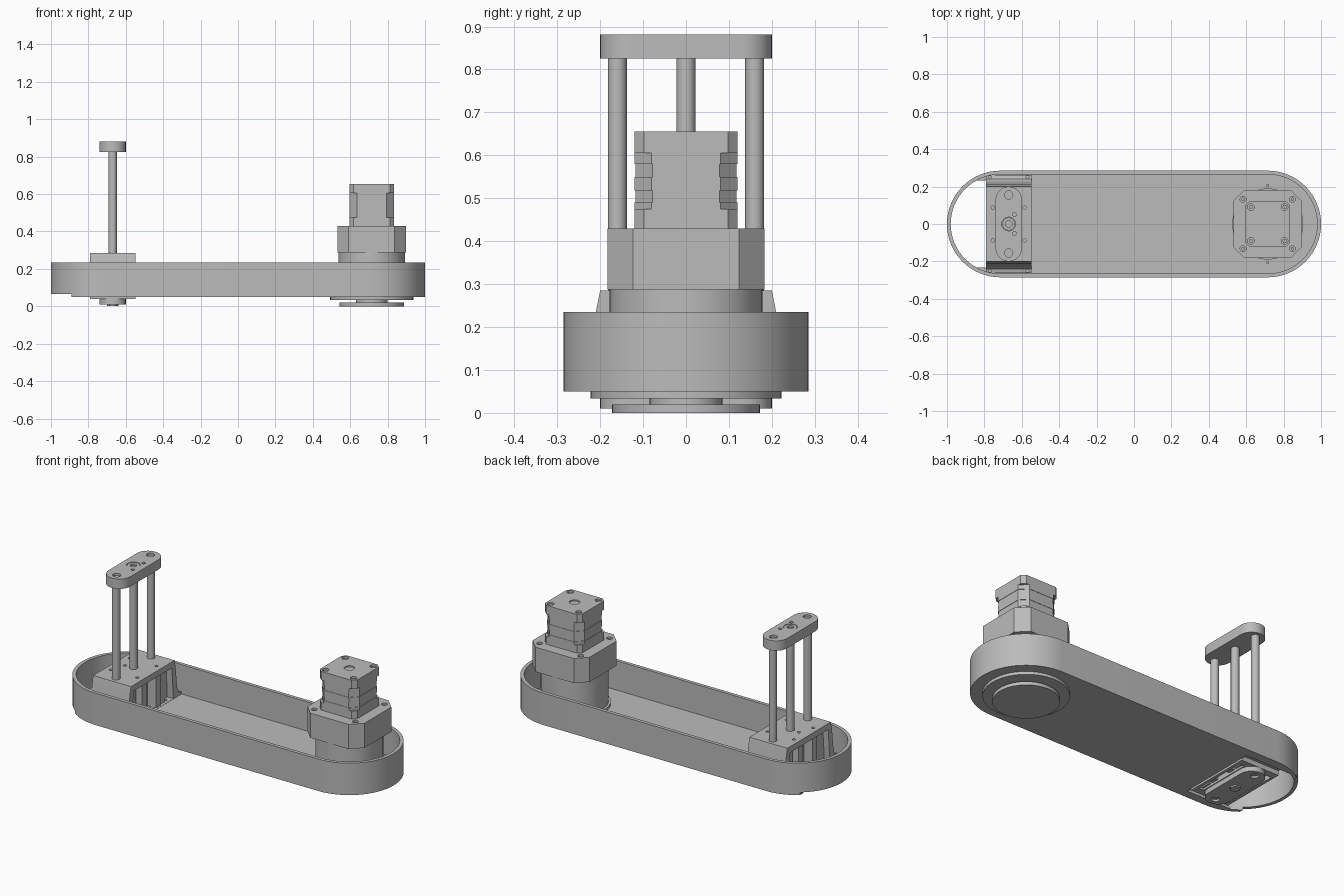
import bpy, bmesh, math

cube = bpy.data.objects.get("Cube")
if cube:
    bpy.data.objects.remove(cube, do_unlink=True)

grey = bpy.data.materials.new("machined grey")
grey.use_nodes = True
COLOUR = (0.5, 0.5, 0.5, 1)
grey.diffuse_color = COLOUR
grey.node_tree.nodes["Principled BSDF"].inputs["Base Color"].default_value = COLOUR

MX = 0.715    # motor axis
RX = -0.67    # guide rod axis


# ---- outlines ----
def circle(cx, cy, r, n=32):
    return [(cx + r * math.cos(math.tau * i / n), cy + r * math.sin(math.tau * i / n)) for i in range(n)]


def rect(x0, x1, y0, y1):
    return [(x0, y0), (x1, y0), (x1, y1), (x0, y1)]


def chamfered(cx, cy, h, c):
    k = h - c
    return [(cx + x, cy + y) for x, y in
            [(h, -k), (h, k), (k, h), (-k, h), (-h, k), (-h, -k), (-k, -h), (k, -h)]]


def stadium(cx, cy, half, r, along_x=True, n=32):
    pts = []
    for side in (0, 1):
        for i in range(n + 1):
            a = math.pi * (i / n + side - 0.5)
            u, v = r * math.cos(a) + (half - r) * (1 - 2 * side), r * math.sin(a)
            pts.append((cx + u, cy + v) if along_x else (cx - v, cy + u))
    return pts


# ---- solids ----
def prism(name, outline, lo, hi, axis="z"):
    bm = bmesh.new()
    place = (lambda a, b, t: (a, b, t)) if axis == "z" else (lambda a, b, t: (t, a, b))
    low = [bm.verts.new(place(a, b, lo)) for a, b in outline]
    high = [bm.verts.new(place(a, b, hi)) for a, b in outline]
    bm.faces.new(low[::-1])
    bm.faces.new(high)
    n = len(outline)
    for i in range(n):
        j = (i + 1) % n
        bm.faces.new((low[i], low[j], high[j], high[i]))
    bmesh.ops.recalc_face_normals(bm, faces=bm.faces)
    mesh = bpy.data.meshes.new(name)
    bm.to_mesh(mesh)
    bm.free()
    mesh.materials.append(grey)
    obj = bpy.data.objects.new(name, mesh)
    bpy.context.collection.objects.link(obj)
    return obj


def activate(obj):
    bpy.ops.object.select_all(action="DESELECT")
    obj.select_set(True)
    bpy.context.view_layer.objects.active = obj


def cut(obj, *cutters):
    for c in cutters:
        mod = obj.modifiers.new("cut", "BOOLEAN")
        mod.operation, mod.solver, mod.object = "DIFFERENCE", "EXACT", c
        activate(obj)
        bpy.ops.object.modifier_apply(modifier=mod.name)
        bpy.data.objects.remove(c, do_unlink=True)


def holes(obj, spots, r, lo, hi):
    cut(obj, *[prism("cutter", circle(x, y, r, 16), lo, hi) for x, y in spots])


def corners(cx, dx, dy):
    return [(cx + i * dx, j * dy) for i in (-1, 1) for j in (-1, 1)]


# ---- tray with an open end ----
tray = prism("tray", stadium(0, 0, 1, 0.285), 0.05, 0.235)
arc = [p for p in stadium(0, 0, 0.98, 0.265) if p[0] < -0.6 and abs(p[1]) < 0.235]
cut(tray,
    prism("cutter", stadium(0, 0, 0.98, 0.265), 0.065, 0.4),
    prism("cutter", arc + [(-0.55, -0.235), (-0.55, 0.235)], -0.1, 0.2),
    prism("cutter", rect(-1.1, -0.89, -0.4, 0.4), -0.1, 0.0655))

# ---- drive: output disc, flange, housing, gearbox ----
prism("output_disc", circle(MX, 0, 0.172, 64), 0, 0.02)
prism("output_hub", circle(MX, 0, 0.085), 0.015, 0.04)
prism("bottom_flange", circle(MX, 0, 0.222, 64), 0.033, 0.052)
prism("drive_housing", circle(MX, 0, 0.178, 64), 0.06, 0.29)
prism("housing_foot", circle(MX, 0, 0.19, 64), 0.06, 0.08)
for s in (-1, 1):
    prism("floor_screw", circle(MX, s * 0.205, 0.008, 12), 0.06, 0.075)

gearbox = prism("gearbox", chamfered(MX, 0, 0.183, 0.06), 0.287, 0.43)
holes(gearbox, corners(MX, 0.132, 0.132), 0.016, 0.41, 0.5)
for x, y in corners(MX, 0.132, 0.132):
    prism("gearbox_bolt", circle(x, y, 0.009, 12), 0.40, 0.422)

# ---- motor: end caps and laminated core ----
prism("motor_lower_cap", chamfered(MX, 0, 0.12, 0.022), 0.428, 0.475)
core_levels = (0.475, 0.49, 0.518, 0.55, 0.58, 0.605)
for i, (lo, hi) in enumerate(zip(core_levels, core_levels[1:])):
    prism("motor_core", chamfered(MX, 0, 0.12 - 0.002 * (i % 2), 0.04), lo, hi)
cap = prism("motor_upper_cap", chamfered(MX, 0, 0.12, 0.022), 0.605, 0.655)
holes(cap, corners(MX, 0.09, 0.09), 0.018, 0.635, 0.7)
holes(cap, [(MX, 0)], 0.028, 0.648, 0.7)
for x, y in corners(MX, 0.09, 0.09):
    prism("motor_bolt", circle(x, y, 0.011, 12), 0.63, 0.648)

# ---- slide bracket: top slab, sloped side walls with curved feet ----
X0, X1 = -0.79, -0.547
slab = prism("bracket_top", rect(X0, X1, -0.2, 0.2), 0.25, 0.285)
holes(slab, corners(RX, 0.085, 0.088) + [(RX - 0.055, 0)], 0.009, 0.26, 0.3)
outer = [(0.2, 0.285), (0.21, 0.235), (0.222, 0.13), (0.228, 0.1), (0.24, 0.085),
         (0.262, 0.08), (0.262, 0.065), (0.19, 0.065), (0.175, 0.25), (0.175, 0.285)]
for s in (-1, 1):
    wall = prism("bracket_side", [(s * y, z) for y, z in outer], X0, X1, "x")
    holes(wall, [(x, s * 0.25) for x in (-0.77, -0.57)], 0.008, 0.07, 0.1)
    # bushing blocks and ribs under the slab
    prism("bushing_block", rect(RX - 0.085, RX + 0.085, s * 0.1, s * 0.185), 0.05, 0.25)
    prism("bracket_rib", rect(X0 + 0.01, X1 - 0.01, s * 0.045, s * 0.085), 0.05, 0.25)
prism("nut_block", rect(RX - 0.06, RX + 0.06, -0.04, 0.04), 0.06, 0.25)

# bottom frame with a long slot at either edge
frame = prism("bracket_base", rect(X0, X1, -0.2, 0.2), 0.038, 0.066)
cut(frame, prism("cutter", rect(-0.595, -0.565, -0.16, 0.16), 0, 0.1),
    prism("cutter", rect(-0.775, -0.745, -0.16, 0.16), 0, 0.1))

# ---- guide rods, lead screw and end plates ----
for y in (-0.16, 0.16):
    prism("guide_rod", circle(RX, y, 0.022), 0.03, 0.85)
prism("lead_screw", circle(RX, 0, 0.022), 0.03, 0.85)
for name, lo, hi in (("upper_end_plate", 0.825, 0.882), ("lower_end_plate", 0.01, 0.052)):
    plate = prism(name, stadium(RX, 0, 0.2, 0.07, False, 16), lo, hi)
    a, b = (hi - 0.012, hi + 0.1) if lo > 0.5 else (lo - 0.1, lo + 0.012)
    holes(plate, [(RX, -0.155), (RX, 0.155)], 0.022, a, b)
    if lo > 0.5:
        holes(plate, [(RX, 0)], 0.037, a, b)
        holes(plate, [(RX + 0.03, s * 0.05) for s in (-1, 1)], 0.01, a, b)
ring = prism("bearing", circle(RX, 0, 0.034), 0.86, 0.88)
holes(ring, [(RX, 0)], 0.018, 0.865, 0.9)
prism("lock_nut", circle(RX, 0, 0.03, 6), 0.002, 0.02)

# ---- smooth round walls, keep edges sharp ----
for obj in list(bpy.context.scene.objects):
    if obj.type == "MESH":
        activate(obj)
        bpy.ops.object.shade_smooth_by_angle(angle=math.radians(30))
